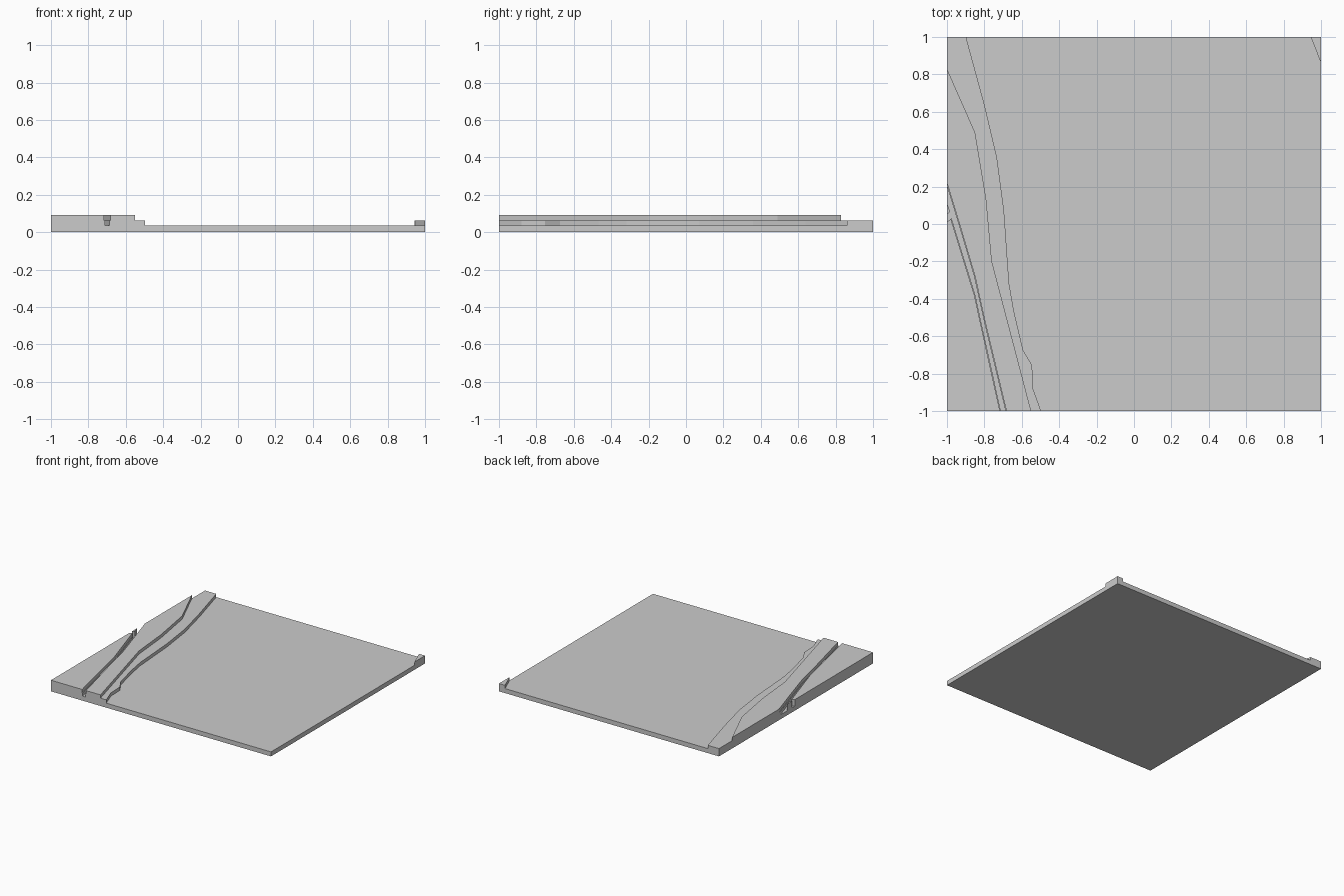
import bpy
import bmesh

cube = bpy.data.objects.get("Cube")
if cube:
    bpy.data.objects.remove(cube, do_unlink=True)

LOW, MID, TOP = 0.037, 0.064, 0.091

stone = bpy.data.materials.new("stone grey")
stone.use_nodes = True
grey = (0.6, 0.6, 0.6, 1)
stone.diffuse_color = grey
stone.node_tree.nodes["Principled BSDF"].inputs["Base Color"].default_value = grey


def prism(name, outline, z0, z1):
    """Upright solid from a flat outline."""
    bm = bmesh.new()
    face = bm.faces.new([bm.verts.new((x, y, z0)) for x, y in outline])
    out = bmesh.ops.extrude_face_region(bm, geom=[face])
    for v in out["geom"]:
        if isinstance(v, bmesh.types.BMVert):
            v.co.z = z1
    bmesh.ops.recalc_face_normals(bm, faces=bm.faces)
    mesh = bpy.data.meshes.new(name)
    bm.to_mesh(mesh)
    bm.free()
    mesh.materials.append(stone)
    obj = bpy.data.objects.new(name, mesh)
    bpy.context.collection.objects.link(obj)
    return obj


def carve(target, name, outline, floor):
    """Remove everything above the floor inside the outline."""
    cutter = prism(name, outline, floor, 0.3)
    cutter.hide_render = True
    mod = target.modifiers.new(name, "BOOLEAN")
    mod.operation = "DIFFERENCE"
    mod.solver = "EXACT"
    mod.object = cutter
    bpy.context.view_layer.objects.active = target
    bpy.ops.object.modifier_apply(modifier=name)
    bpy.data.objects.remove(cutter, do_unlink=True)


terrain = prism("terrain_slab", [(-1, -1), (1, -1), (1, 1), (-1, 1)], 0, TOP)

# Upper terrace edge
upper_edge = [(-0.522, -1.1), (-0.55, -1), (-0.76, -0.2), (-0.79, 0.13),
              (-0.85, 0.49), (-1, 0.83), (-1.1, 1.06)]
carve(terrain, "upper_step", upper_edge + [(-1.1, 1.2), (1.2, 1.2), (1.2, -1.1)], MID)

# Lower terrace edge, sparing the raised corner at the back
lower_edge = [(-0.46, -1.1), (-0.497, -1), (-0.54, -0.88), (-0.545, -0.755),
              (-0.593, -0.675), (-0.642, -0.467), (-0.668, -0.317), (-0.695, 0.07),
              (-0.733, 0.357), (-0.8, 0.64), (-0.898, 1), (-0.925, 1.1)]
corner = [(0.906, 1.1), (0.945, 1), (1, 0.86), (1.1, 0.605)]
carve(terrain, "lower_step", lower_edge + corner + [(1.1, -1.1)], LOW)

# Stepped gully, with a small pillar at its side mouth
west = [(-0.695, -1.1), (-0.717, -1), (-0.823, -0.52), (-0.852, -0.385), (-0.98, 0.03)]
mouth = [(-1, 0.01), (-1.1, -0.08), (-1.1, 0.04), (-1, 0.05), (-0.984, 0.065),
         (-1, 0.115), (-1.1, 0.2)]
east = [(-1.1, 0.55), (-1, 0.22), (-0.93, -0.01), (-0.85, -0.28), (-0.797, -0.52),
        (-0.682, -1), (-0.658, -1.1)]
carve(terrain, "gully", west + mouth + east, MID)
inner_west = [(x + 0.005, y) for x, y in west]
inner_east = [(x - 0.005, y) for x, y in east]
carve(terrain, "gully_bed", inner_west + mouth + inner_east, LOW)
